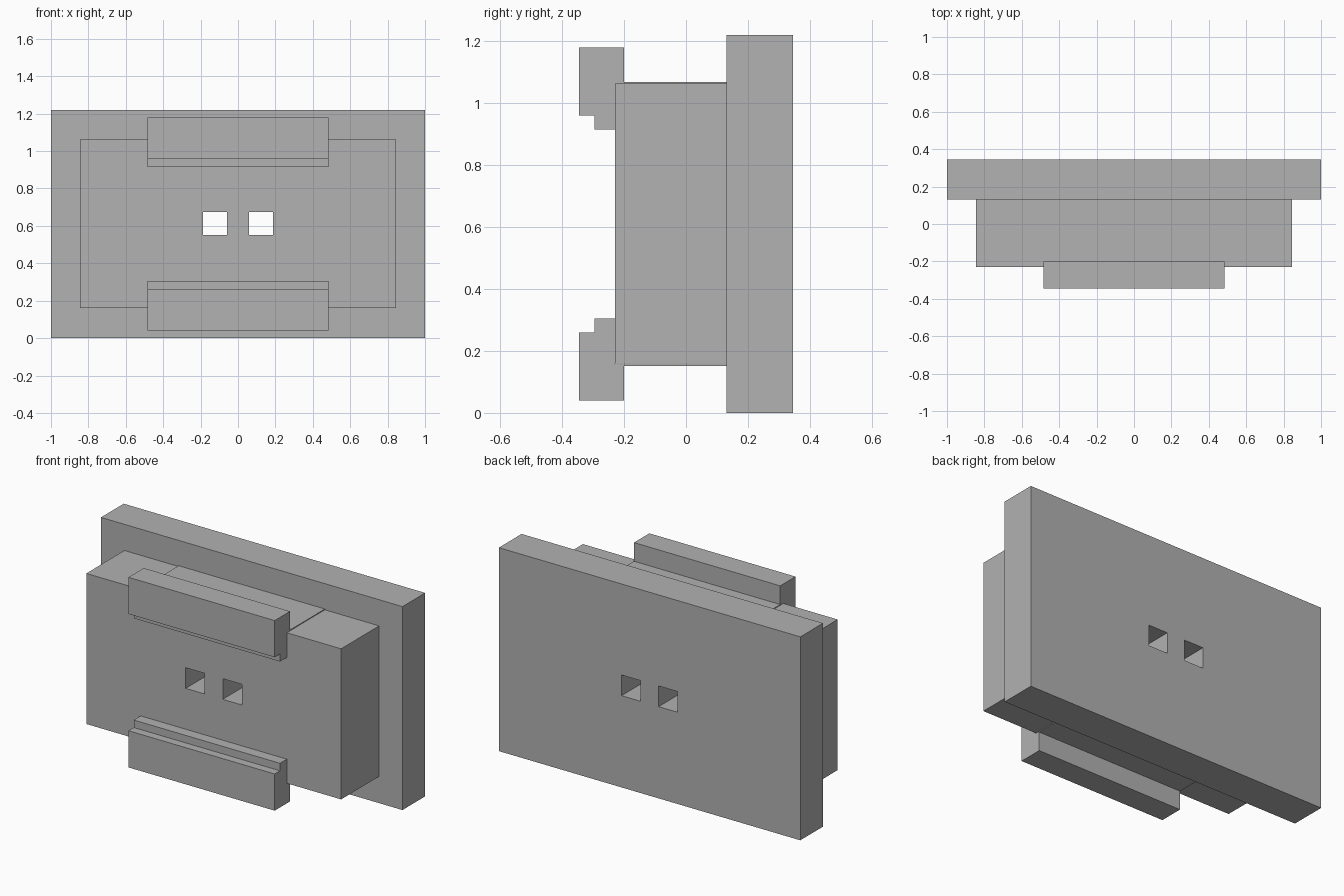
import bpy
import bmesh

cube = bpy.data.objects.get("Cube")
if cube:
    bpy.data.objects.remove(cube, do_unlink=True)

MID_Z = 0.61  # height of the mirror plane between upper and lower halves

grey = bpy.data.materials.new("plain_grey")
grey.use_nodes = True
colour = (0.445, 0.445, 0.445, 1)
grey.diffuse_color = colour
grey.node_tree.nodes["Principled BSDF"].inputs["Base Color"].default_value = colour


def extrude_profile(name, half_width, profile, centre_x=0):
    """Sweep a closed (y, z) outline along x."""
    bm = bmesh.new()
    face = bm.faces.new([bm.verts.new((centre_x - half_width, y, z)) for y, z in profile])
    result = bmesh.ops.extrude_face_region(bm, geom=[face])
    verts = [v for v in result["geom"] if isinstance(v, bmesh.types.BMVert)]
    bmesh.ops.translate(bm, verts=verts, vec=(2 * half_width, 0, 0))
    bmesh.ops.recalc_face_normals(bm, faces=bm.faces)
    mesh = bpy.data.meshes.new(name)
    bm.to_mesh(mesh)
    bm.free()
    mesh.materials.append(grey)
    obj = bpy.data.objects.new(name, mesh)
    bpy.context.collection.objects.link(obj)
    return obj


def box(name, half_width, y0, y1, z0, z1, centre_x=0):
    return extrude_profile(name, half_width,
                           [(y0, z0), (y1, z0), (y1, z1), (y0, z1)], centre_x)


# Main slabs
back_plate = box("back_plate", 1.0, 0.13, 0.345, 0, 2 * MID_Z)
body = box("body", 0.845, -0.23, 0.13, 0.16, 1.063)

# Square holes through both slabs
for side, x in (("left", 0.123), ("right", -0.123)):
    cutter = box(side + "_hole_cutter", 0.063, -0.5, 0.5, 0.55, 0.674, x)
    cutter.hide_render = True
    for slab in (back_plate, body):
        cut = slab.modifiers.new(side + "_hole", "BOOLEAN")
        cut.operation = "DIFFERENCE"
        cut.solver = "EXACT"
        cut.object = cutter
        bpy.context.view_layer.objects.active = slab
        bpy.ops.object.modifier_apply(modifier=cut.name)
    bpy.data.objects.remove(cutter, do_unlink=True)

# Stepped rails with a thin strip running back to the plate
rail = [(-0.345, 0.96), (-0.295, 0.96), (-0.295, 0.915), (-0.23, 0.915),
        (-0.23, 1.063), (0.13, 1.063), (0.13, 1.068), (-0.2, 1.068),
        (-0.2, 1.18), (-0.345, 1.18)]
extrude_profile("upper_rail", 0.485, rail)
extrude_profile("lower_rail", 0.485, [(y, 2 * MID_Z - z) for y, z in rail])
